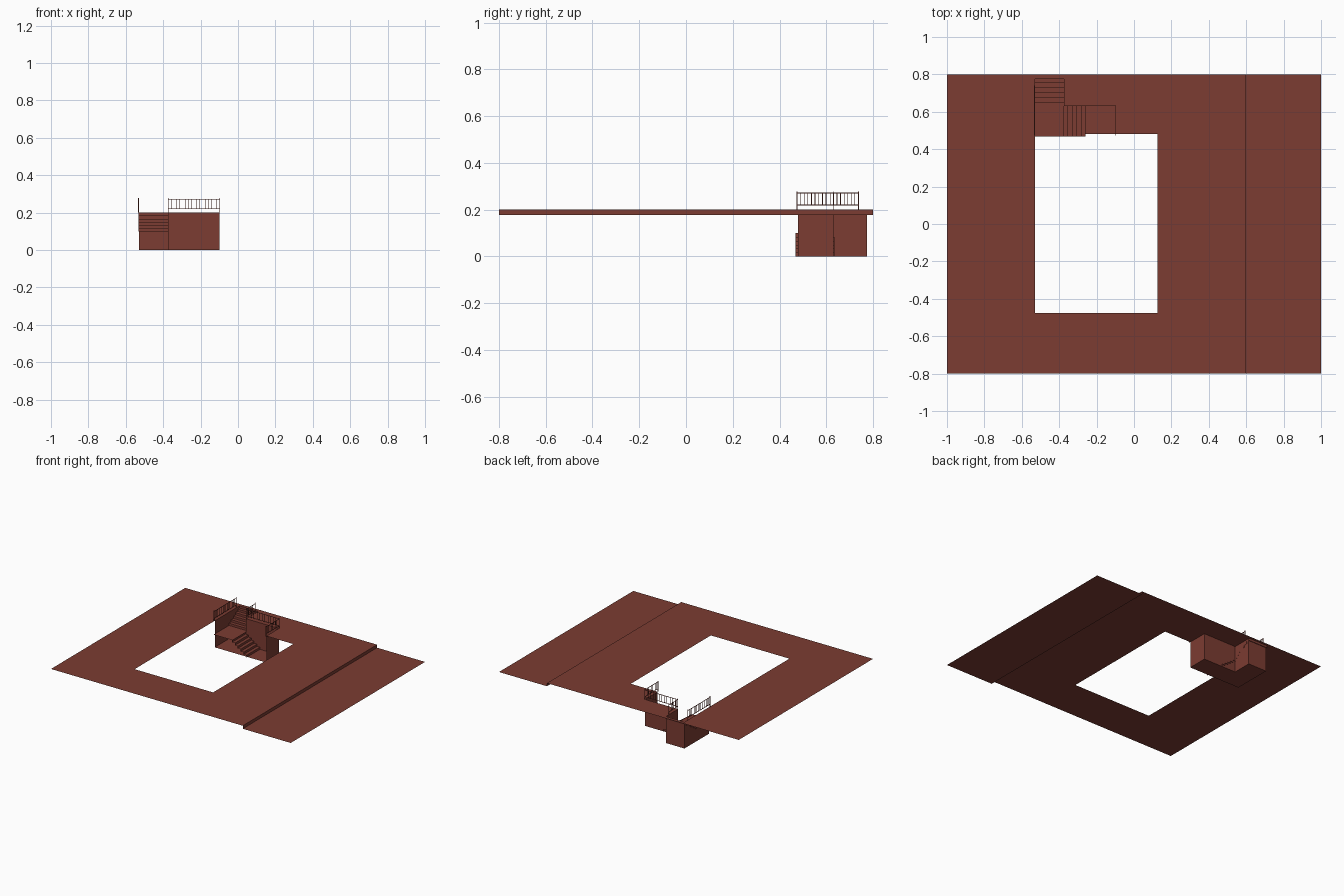
import bpy, bmesh
from mathutils import Vector

if "Cube" in bpy.data.objects:
    bpy.data.objects.remove(bpy.data.objects["Cube"])

mat = bpy.data.materials.new("red_brown")
mat.diffuse_color = (0.2, 0.045, 0.032, 1)
mat.use_nodes = True
mat.node_tree.nodes["Principled BSDF"].inputs["Base Color"].default_value = mat.diffuse_color


def finish(name, bm):
    bmesh.ops.remove_doubles(bm, verts=bm.verts, dist=1e-5)
    me = bpy.data.meshes.new(name)
    bm.to_mesh(me)
    bm.free()
    me.materials.append(mat)
    ob = bpy.data.objects.new(name, me)
    bpy.context.collection.objects.link(ob)
    return ob


def face(bm, pts):
    return bm.faces.new([bm.verts.new(p) for p in pts])


def ribbon(name, path, offset):
    """Sweep an open polyline along an offset to make a thin sheet."""
    bm, off = bmesh.new(), Vector(offset)
    for a, b in zip(path, path[1:]):
        a, b = Vector(a), Vector(b)
        face(bm, (a, b, b + off, a + off))
    return finish(name, bm)


def add_box(bm, a, b, t):
    """Thin bar between two points along an axis."""
    a, b = Vector(a), Vector(b)
    size = [max(abs(b[i] - a[i]), t) for i in range(3)]
    verts = bmesh.ops.create_cube(bm, size=1)["verts"]
    bmesh.ops.scale(bm, vec=size, verts=verts)
    bmesh.ops.translate(bm, vec=(a + b) / 2, verts=verts)


X0, X1, X2 = -0.53, -0.375, -0.10      # stairwell left, corner, right
Y0, Y1, Y2 = 0.48, 0.63, 0.775         # stairwell front, corner, back
TOP, LOW, MID = 0.2, 0.177, 0.1        # floor, lower floor, landing heights

# Upper floor: grid of panels, leaving out the courtyard and stairwell
bm = bmesh.new()
xs = [-1, X0, X1, X2, 0.125, 0.6]
ys = [-0.8, -0.475, Y0, Y1, Y2, 0.8]
holes = {(1, 1), (2, 1), (3, 1), (1, 2), (2, 2), (1, 3)}
for i in range(5):
    for j in range(5):
        if (i, j) not in holes:
            face(bm, [(xs[i], ys[j], TOP), (xs[i + 1], ys[j], TOP),
                      (xs[i + 1], ys[j + 1], TOP), (xs[i], ys[j + 1], TOP)])
finish("upper_floor", bm)

# Step down to the lower floor strip
ribbon("lower_floor", [(0.6, 0.8, TOP), (0.6, 0.8, LOW), (1, 0.8, LOW)], (0, -1.6, 0))

# Stairwell walls and bottom, open to the courtyard
well = [(X0, Y0, 0), (X0, Y2, 0), (X1, Y2, 0), (X1, Y1, 0), (X2, Y1, 0), (X2, Y0, 0)]
ribbon("stairwell_walls", well, (0, 0, TOP))
bm = bmesh.new()
face(bm, well[::-1])
finish("stairwell_bottom", bm)

# Upper flight and landing, one zigzag sheet
N, rise = 6, MID / 6
path = [(X0 - 0.002, 0.468, MID)]
for k in range(N):
    y = 0.65 + k * 0.026
    path += [(X0 - 0.002, y, MID + k * rise), (X0 - 0.002, y, MID + (k + 1) * rise)]
ribbon("upper_flight", path, (X1 - X0 + 0.003, 0, 0))

# Lower flight running to the right
path = []
for k in range(N):
    x = -0.378 + k * 0.024
    path += [(x, 0.468, MID - k * rise), (x, 0.468, MID - (k + 1) * rise)]
ribbon("lower_flight", path, (0, 0.167, 0))


def railing(name, corners):
    bm = bmesh.new()
    for x, y in corners:                       # posts
        add_box(bm, (x, y, TOP), (x, y, 0.279), 0.004)
    for a, b in zip(corners, corners[1:]):
        for z in (0.22, 0.272):                # bottom and top rails
            add_box(bm, (*a, z), (*b, z), 0.003)
        a, b = Vector(a), Vector(b)
        n = round((b - a).length / 0.0155)
        for k in range(1, n):                  # balusters
            p = a.lerp(b, k / n)
            add_box(bm, (*p, 0.22), (*p, 0.272), 0.002)
    me = finish(name, bm)
    return me


railing("left_railing", [(X0 - 0.002, 0.474), (X0 - 0.002, 0.738)])
railing("right_railing", [(X1 + 0.002, 0.738), (X1 + 0.002, Y1 + 0.002),
                          (X2 + 0.002, Y1 + 0.002), (X2 + 0.002, 0.474)])
